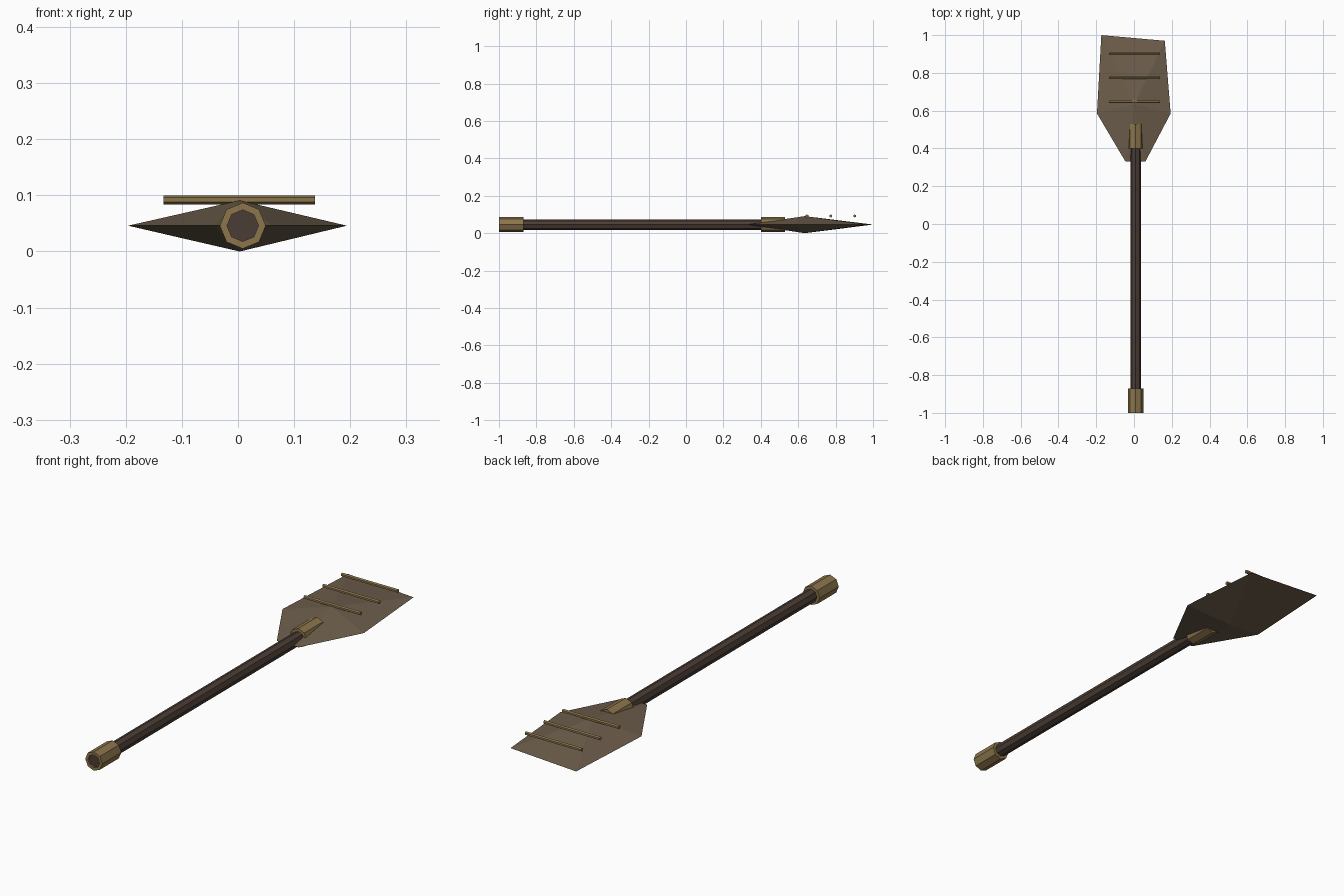
import bpy, bmesh, math
from mathutils import Vector

if "Cube" in bpy.data.objects:
    bpy.data.objects.remove(bpy.data.objects["Cube"])


def material(name, rgb):
    m = bpy.data.materials.new(name)
    m.diffuse_color = (*rgb, 1)
    m.use_nodes = True
    m.node_tree.nodes["Principled BSDF"].inputs["Base Color"].default_value = m.diffuse_color
    return m


BRASS = material("dull_brass", (0.26, 0.178, 0.072))
WOOD = material("dark_wood", (0.07, 0.048, 0.036))
METAL = material("worn_metal", (0.155, 0.112, 0.073))


def finish(bm, name, mat):
    bmesh.ops.recalc_face_normals(bm, faces=bm.faces)
    me = bpy.data.meshes.new(name)
    bm.to_mesh(me)
    bm.free()
    ob = bpy.data.objects.new(name, me)
    me.materials.append(mat)
    bpy.context.collection.objects.link(ob)


def rod(name, a, b, r, sides, mat, bore=0):
    """Faceted rod from a to b along x or y; bore > 0 makes it a tube."""
    a, b = Vector(a), Vector(b)
    side = (b - a).normalized().cross(Vector((0, 0, 1)))
    bm = bmesh.new()

    def ring(c, radius):
        return [bm.verts.new(c + radius * (side * math.sin(t) + Vector((0, 0, math.cos(t)))))
                for t in (2 * math.pi * i / sides for i in range(sides))]

    rings = [ring(a, r), ring(b, r)]
    if bore:
        rings += [ring(b, bore), ring(a, bore), rings[0]]
    else:
        for cap in rings:
            bm.faces.new(cap)
    for p, q in zip(rings, rings[1:]):
        for i in range(sides):
            j = (i + 1) % sides
            bm.faces.new((p[i], p[j], q[j], q[i]))
    finish(bm, name, mat)


# Octagonal shaft with a tubular collar at each end
CX, CZ = 0.0085, 0.046
rod("shaft", (CX, -0.992, CZ), (CX, 0.5, CZ), 0.028, 8, WOOD)
for name, y in (("end_collar", -1.0), ("blade_collar", 0.4)):
    rod(name, (CX, y, CZ), (CX, y + 0.13, CZ), 0.041, 8, BRASS, bore=0.028)

# Blade: flat outline fanned to a raised point above and below
outline = [(-0.173, 1.0), (0.163, 0.97), (0.194, 0.585),
           (0.06, 0.33), (-0.045, 0.33), (-0.196, 0.585)]
bm = bmesh.new()
rim = [bm.verts.new((x, y, 0.046)) for x, y in outline]
for z in (0.0, 0.091):
    peak = bm.verts.new((0.003, 0.635, z))
    for i, v in enumerate(rim):
        bm.faces.new((v, rim[(i + 1) % len(rim)], peak))
finish(bm, "blade", METAL)

# Three thin bars across the top of the blade
for i, y in enumerate((0.647, 0.775, 0.902)):
    rod(f"cross_bar_{i + 1}", (-0.133, y, 0.092), (0.137, y, 0.092), 0.008, 6, BRASS)
